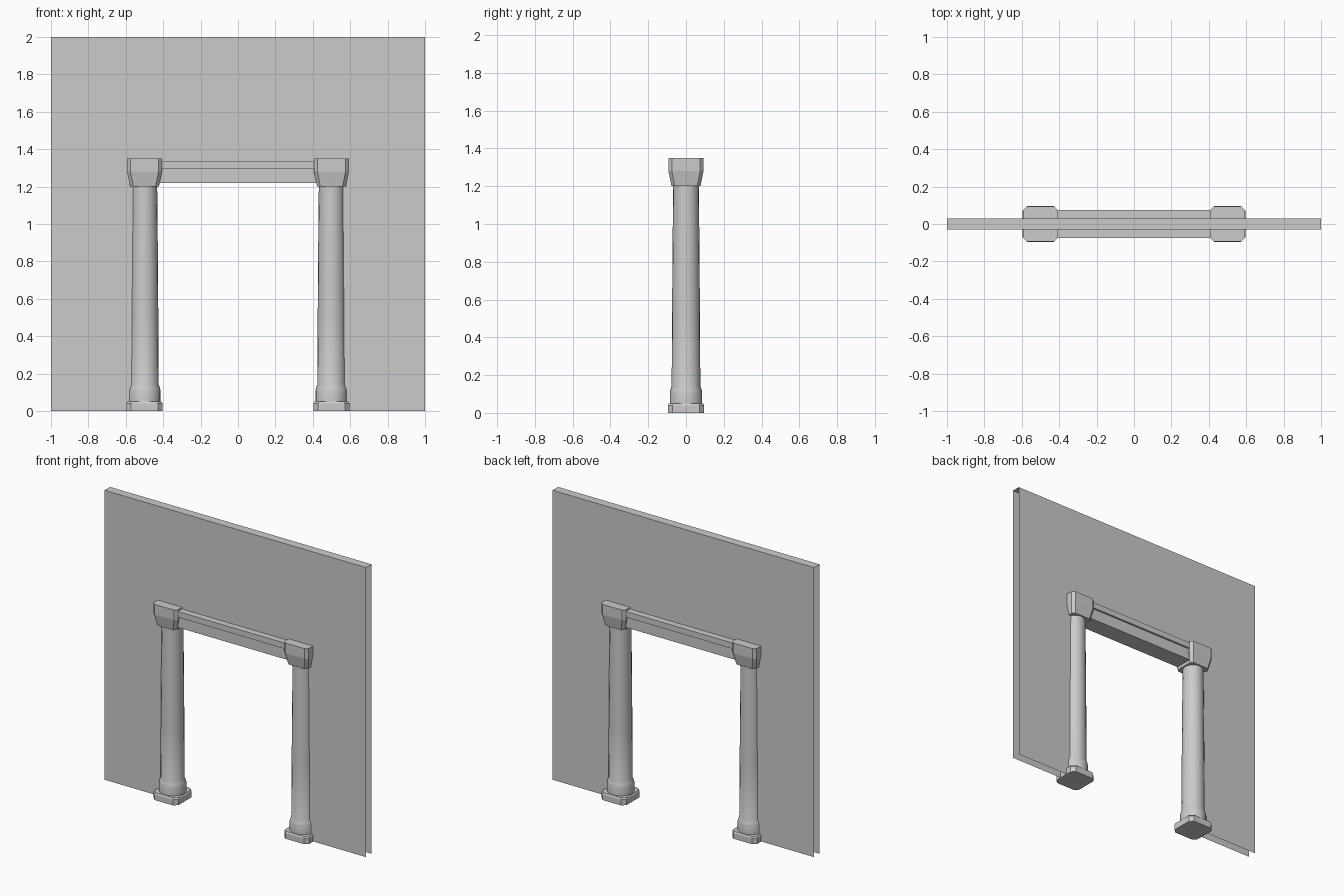
import bpy, math

if "Cube" in bpy.data.objects:
    bpy.data.objects.remove(bpy.data.objects["Cube"])


def make(name, verts, faces, smooth=False):
    mesh = bpy.data.meshes.new(name)
    mesh.from_pydata(verts, [], faces)
    mesh.update()
    obj = bpy.data.objects.new(name, mesh)
    bpy.context.collection.objects.link(obj)
    if smooth:
        bpy.ops.object.select_all(action='DESELECT')
        obj.select_set(True)
        bpy.context.view_layer.objects.active = obj
        bpy.ops.object.shade_smooth_by_angle(angle=math.radians(35))
    return obj


def loft(name, rings, smooth=False):
    """Skin equal-length rings from bottom to top and cap both ends."""
    n = len(rings[0])
    verts = [p for r in rings for p in r]
    faces = [(k * n + i, k * n + (i + 1) % n, (k + 1) * n + (i + 1) % n, (k + 1) * n + i)
             for k in range(len(rings) - 1) for i in range(n)]
    faces += [tuple(reversed(range(n))), tuple(range(len(verts) - n, len(verts)))]
    return make(name, verts, faces, smooth)


def square(cx, h, c, z):
    """Square ring of half-width h with corners cut by c."""
    pts = [(h, -h + c), (h, h - c), (h - c, h), (-h + c, h),
           (-h, h - c), (-h, -h + c), (-h + c, -h), (h - c, -h)]
    return [(cx + x, y, z) for x, y in pts]


def circle(cx, r, z, n=20):
    return [(cx + r * math.cos(2 * math.pi * i / n), r * math.sin(2 * math.pi * i / n), z)
            for i in range(n)]


# Wall: front and back sheets joined along the top, sides and bottom open
T, W, H = 0.03, 0.5, 1.3
outline = [(-1, 0), (-W, 0), (-W, H), (W, H), (W, 0), (1, 0), (1, H), (1, 2), (-1, 2), (-1, H)]
verts = [(x, y, z) for y in (-T, T) for x, z in outline]
sheet = [(0, 1, 2, 9), (4, 5, 6, 3), (9, 2, 3, 6, 7, 8)]
faces = sheet + [tuple(i + 10 for i in reversed(f)) for f in sheet] + [(8, 7, 17, 18)]
make("wall", verts, faces)

# Columns: plinth, turned shaft and flared capital on each side
for side, cx in (("left", -0.5), ("right", 0.5)):
    loft(side + "_plinth", [square(cx, 0.096, 0.025, 0), square(cx, 0.096, 0.025, 0.04),
                            square(cx, 0.091, 0.025, 0.05)])
    profile = [(0.086, 0.05), (0.086, 0.11), (0.082, 0.125), (0.076, 0.14),
               (0.074, 0.5), (0.071, 0.9), (0.068, 1.2)]
    loft(side + "_shaft", [circle(cx, r, z) for r, z in profile], smooth=True)
    loft(side + "_capital", [square(cx, 0.077, 0.018, 1.2), square(cx, 0.093, 0.018, 1.28),
                             square(cx, 0.093, 0.018, 1.35)])

# Lintel: stepped beam running between the capitals
half = [(0.062, 1.22), (0.062, 1.298), (0.075, 1.298), (0.075, 1.338)]
section = half + [(-y, z) for y, z in reversed(half)]
loft("lintel", [[(x, y, z) for y, z in section] for x in (-0.45, 0.45)])
